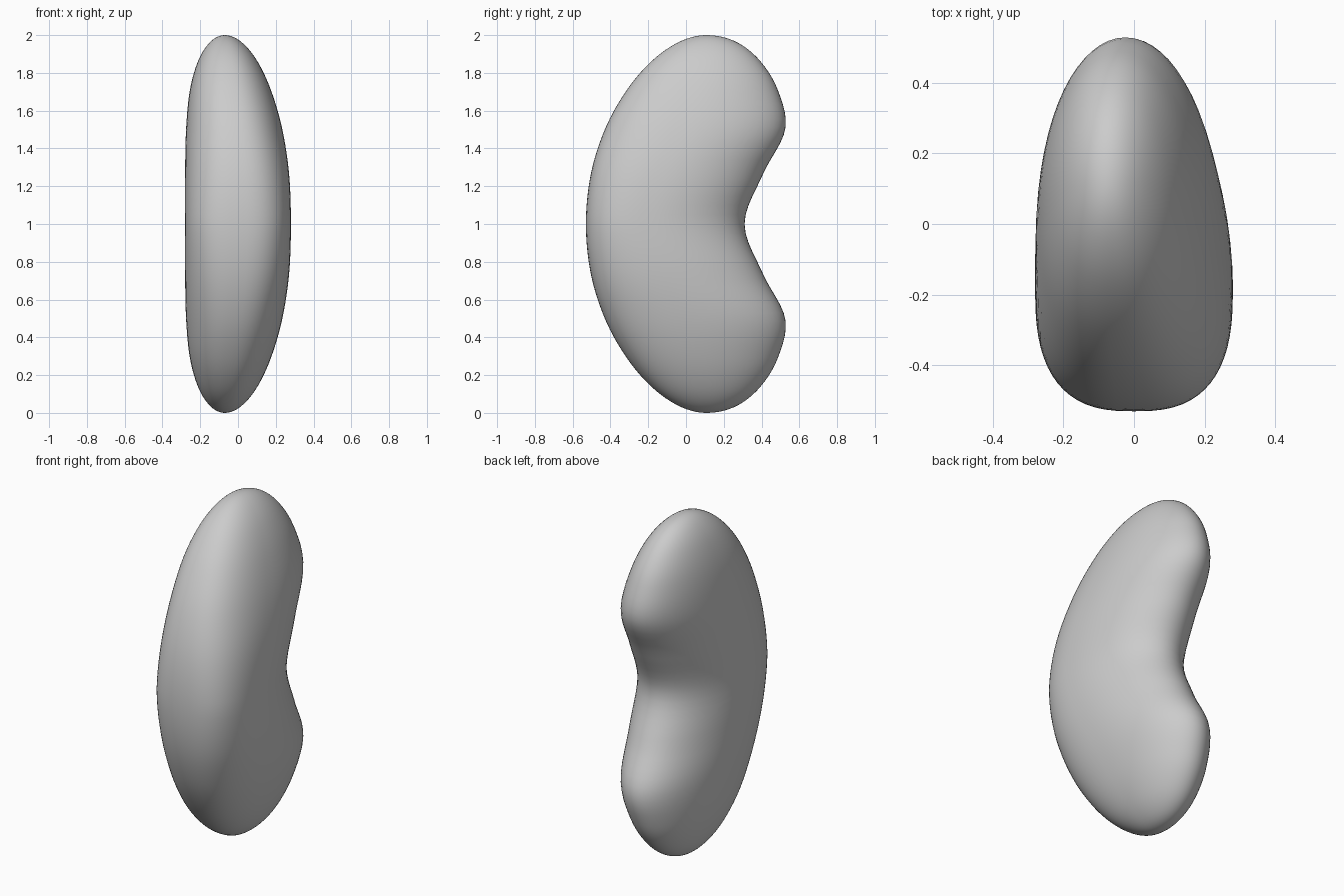
import bpy
import bmesh
import math

cube = bpy.data.objects.get("Cube")
if cube:
    bpy.data.objects.remove(cube, do_unlink=True)

RINGS, SEGMENTS = 64, 64

# Outline extents at equal angles from the waist to either tip
FRONT = [-0.53, -0.505, -0.43, -0.315, -0.178, -0.032, 0.11]
BACK = [0.31, 0.405, 0.525, 0.487, 0.39, 0.262, 0.11]
LEFT = [0.28, 0.271, 0.235, 0.175, 0.1, 0.015, -0.07]
RIGHT = [-0.28, -0.28, -0.275, -0.255, -0.21, -0.145, -0.07]


def sample(values, f):
    """Smooth interpolation of an outline, mirrored at the waist; f is 0..1."""
    last = len(values) - 1
    i = min(int(f * last), last - 1)
    t = f * last - i
    a, b = values[i], values[i + 1]
    before = values[abs(i - 1)]
    after = values[i + 2] if i + 2 <= last else 2 * b - a
    m0, m1 = (b - before) / 2, (after - a) / 2
    return (a + m0 * t + (3 * (b - a) - 2 * m0 - m1) * t ** 2
            + (2 * (a - b) + m0 + m1) * t ** 3)


def power(value, exponent):
    return math.copysign(abs(value) ** exponent, value)


def slice_points(angle):
    """One horizontal egg-shaped slice, blunt in front and rounder behind."""
    f = abs(angle) / (math.pi / 2)
    front, back = sample(FRONT, f), sample(BACK, f)
    left, right = sample(LEFT, f), sample(RIGHT, f)
    middle_x, half_x = (left + right) / 2, (left - right) / 2
    middle_y = front + (back - front) * (0.42 + 0.08 * f)
    points = []
    for s in range(SEGMENTS):
        t = 2 * math.pi * s / SEGMENTS
        c, n = math.cos(t), math.sin(t)
        e = 2 / (2.7 - 0.6 * f) if c < 0 else 1
        reach = back - middle_y if c > 0 else middle_y - front
        points.append((middle_x + half_x * power(n, e),
                       middle_y + reach * power(c, e),
                       1 + math.sin(angle)))
    return points


# Bean body: slices lofted from the bottom tip to the top tip
bm = bmesh.new()
rings = [[bm.verts.new(p) for p in slice_points(math.pi * (r / RINGS - 0.5))]
         for r in range(1, RINGS)]
for low, high in zip(rings, rings[1:]):
    for s in range(SEGMENTS):
        n = (s + 1) % SEGMENTS
        bm.faces.new((low[s], low[n], high[n], high[s]))
for ring, z in ((rings[0], 0), (rings[-1], 2)):
    tip = bm.verts.new((LEFT[-1], FRONT[-1], z))
    for s in range(SEGMENTS):
        bm.faces.new((ring[s], ring[(s + 1) % SEGMENTS], tip))
bmesh.ops.recalc_face_normals(bm, faces=bm.faces)
for face in bm.faces:
    face.smooth = True
mesh = bpy.data.meshes.new("bean_body")
bm.to_mesh(mesh)
bm.free()
body = bpy.data.objects.new("bean_body", mesh)
bpy.context.collection.objects.link(body)

# Plain grey surface
grey = bpy.data.materials.new("plain_grey")
grey.use_nodes = True
colour = (0.6, 0.6, 0.6, 1)
grey.diffuse_color = colour
grey.node_tree.nodes["Principled BSDF"].inputs["Base Color"].default_value = colour
mesh.materials.append(grey)
